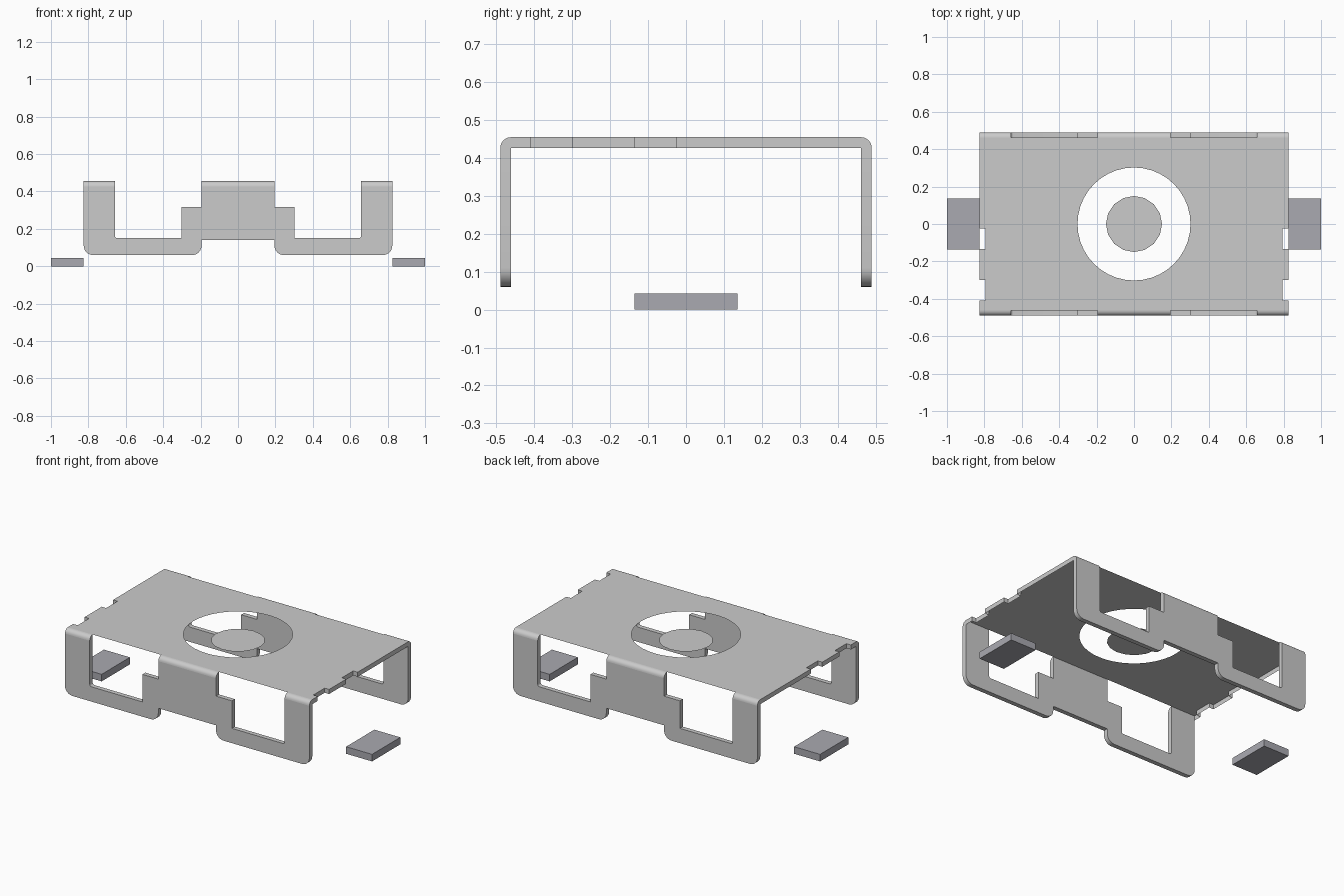
import bpy, bmesh, math
from mathutils import Vector

if "Cube" in bpy.data.objects:
    bpy.data.objects.remove(bpy.data.objects["Cube"])


def material(name, rgb):
    m = bpy.data.materials.new(name)
    m.diffuse_color = (*rgb, 1)
    m.use_nodes = True
    m.node_tree.nodes["Principled BSDF"].inputs["Base Color"].default_value = m.diffuse_color
    return m


STEEL = material("light steel", (0.60, 0.60, 0.60))
PAD = material("blue grey contact", (0.40, 0.40, 0.44))


def finish(bm, name, mat, fix_normals=True):
    if fix_normals:
        bmesh.ops.recalc_face_normals(bm, faces=bm.faces)
    me = bpy.data.meshes.new(name)
    bm.to_mesh(me)
    bm.free()
    ob = bpy.data.objects.new(name, me)
    bpy.context.collection.objects.link(ob)
    me.materials.append(mat)
    bpy.ops.object.select_all(action='DESELECT')
    ob.select_set(True)
    bpy.context.view_layer.objects.active = ob
    bpy.ops.object.shade_smooth_by_angle(angle=math.radians(35))
    return ob


def prism(name, pts, offset, mat):
    """Extrude a closed loop of 3D points along offset."""
    bm = bmesh.new()
    face = bm.faces.new([bm.verts.new(p) for p in pts])
    ext = bmesh.ops.extrude_face_region(bm, geom=[face], use_keep_orig=True)
    moved = [v for v in ext["geom"] if isinstance(v, bmesh.types.BMVert)]
    bmesh.ops.translate(bm, verts=moved, vec=Vector(offset))
    return finish(bm, name, mat)


def arc(cx, cy, r, a0, a1, n=6):
    return [(cx + r * math.cos(math.radians(a0 + (a1 - a0) * i / n)),
             cy + r * math.sin(math.radians(a0 + (a1 - a0) * i / n))) for i in range(n + 1)]


W, D, TOP, T = 0.825, 0.49, 0.455, 0.028
LOW = TOP - T

# side walls: stepped centre panel, open windows and rounded feet
half = [(0.195, LOW), (0.195, 0.318), (0.302, 0.318), (0.302, 0.15)]
half += arc(0.645, 0.163, 0.013, 270, 360, 3)
half += [(0.658, LOW), (W, LOW)]
half += arc(W - 0.05, 0.11, 0.05, 0, -90)
half += arc(0.245, 0.11, 0.05, 270, 180)
half += [(0.195, 0.14)]
outline = half + [(-x, z) for x, z in reversed(half)]
for side, label in ((-1, "front"), (1, "back")):
    prism(label + "_wall", [(x, side * D, z) for x, z in outline], (0, -side * T, 0), STEEL)
    # folded corners joining the wall to the top
    fold = arc(D - T, LOW, T, 0, 90) + [(D - T, LOW)]
    for i, (x0, x1) in enumerate(((-W, -0.658), (-0.195, 0.195), (0.658, W))):
        prism(f"{label}_fold_{i}", [(x0, side * y, z) for y, z in fold], (x1 - x0, 0, 0), STEEL)

# top sheet with notched ends and a round opening
E = D - T
N = W - 0.03
end = [(W, -E), (W, -0.41), (N, -0.41), (N, -0.30), (W, -0.30),
       (W, -0.135), (N, -0.135), (N, -0.025), (W, -0.025), (W, E)]
border = end + [(-x, y) for x, y in reversed(end)]
hole = arc(0, 0, 0.302, 0, 360, 40)[:-1]
bm = bmesh.new()
edges, rim = [], []
for loop in (border, hole):
    vs = [bm.verts.new((x, y, TOP)) for x, y in loop]
    for a, b in zip(vs, vs[1:] + vs[:1]):
        e = bm.edges.new((a, b))
        edges.append(e)
        if loop is border and a.co.x * b.co.x > 0:
            rim.append(e)
bmesh.ops.triangle_fill(bm, edges=edges, use_beauty=True, normal=(0, 0, 1))
# thickness lip along both ends
ext = bmesh.ops.extrude_edge_only(bm, edges=rim)
bmesh.ops.translate(bm, vec=(0, 0, -T),
                    verts=[v for v in ext["geom"] if isinstance(v, bmesh.types.BMVert)])
bmesh.ops.recalc_face_normals(bm, faces=bm.faces)
if sum(f.normal.z * f.calc_area() for f in bm.faces) < 0:
    bmesh.ops.reverse_faces(bm, faces=bm.faces)
finish(bm, "top_sheet", STEEL, False)

# small disc set just below the opening
bm = bmesh.new()
bmesh.ops.create_circle(bm, cap_ends=True, segments=16, radius=0.15)
bmesh.ops.translate(bm, verts=bm.verts, vec=(0, 0, 0.42))
if next(iter(bm.faces)).normal.z < 0:
    bmesh.ops.reverse_faces(bm, faces=bm.faces)
finish(bm, "centre_disc", STEEL, False)

# flat contact pads at both ends
for side, label in ((-1, "left"), (1, "right")):
    x0, x1 = side * W, side * 1.0
    prism(label + "_contact", [(x0, -0.136, 0), (x1, -0.136, 0), (x1, 0.136, 0), (x0, 0.136, 0)],
          (0, 0, 0.043), PAD)
